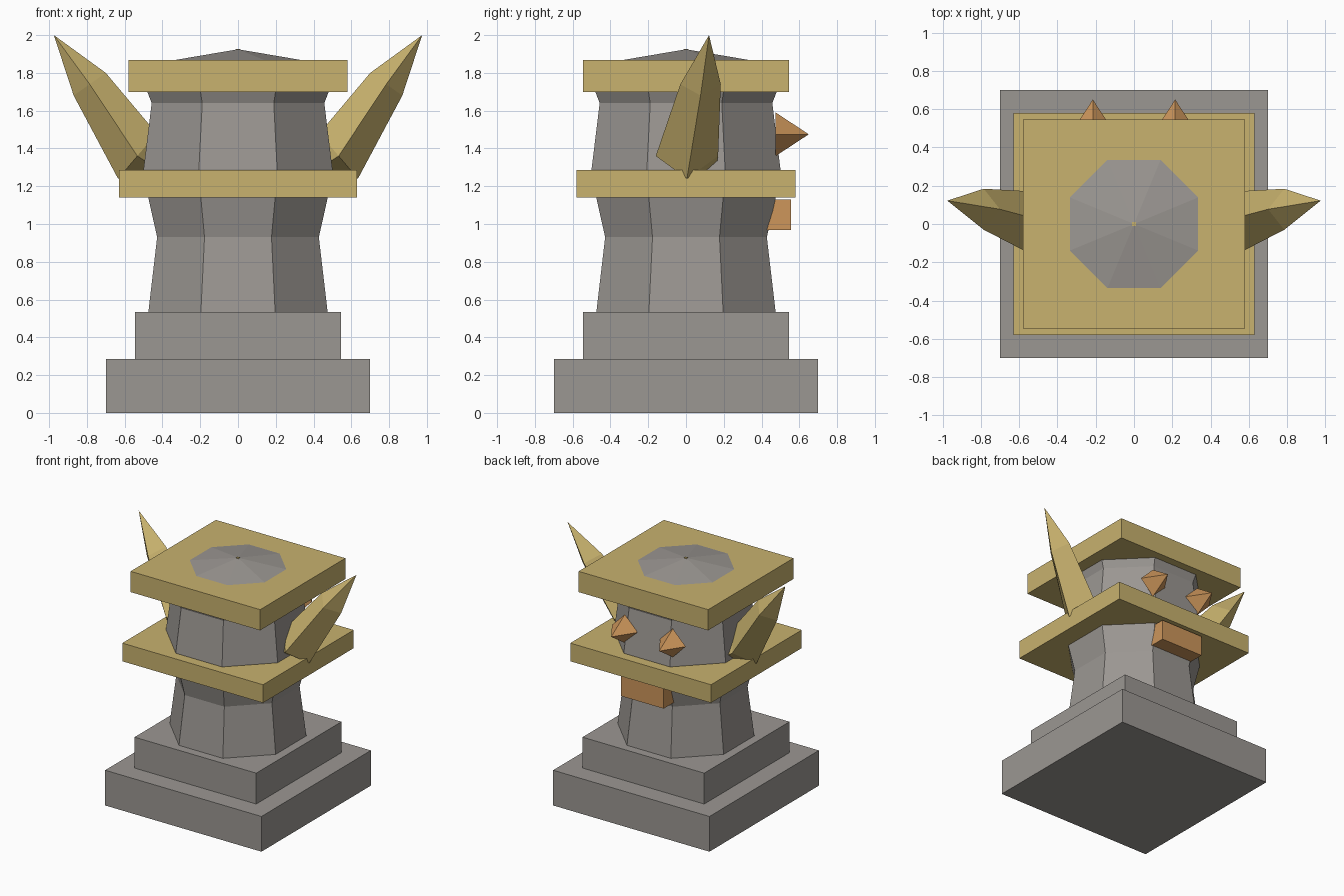
import bpy, bmesh, math
from mathutils import Vector

if "Cube" in bpy.data.objects:
    bpy.data.objects.remove(bpy.data.objects["Cube"], do_unlink=True)


def material(name, rgb):
    m = bpy.data.materials.new(name)
    m.use_nodes = True
    m.diffuse_color = (*rgb, 1)
    bsdf = next(n for n in m.node_tree.nodes if n.type == 'BSDF_PRINCIPLED')
    bsdf.inputs["Base Color"].default_value = (*rgb, 1)
    bsdf.inputs["Roughness"].default_value = 0.8
    return m


STONE = material("grey stone", (0.33, 0.31, 0.29))
GOLD = material("pale gold", (0.58, 0.445, 0.156))
COPPER = material("copper orange", (0.61, 0.305, 0.105))


def finish(name, bm, mat):
    bmesh.ops.recalc_face_normals(bm, faces=bm.faces)
    mesh = bpy.data.meshes.new(name)
    bm.to_mesh(mesh)
    bm.free()
    mesh.materials.append(mat)
    obj = bpy.data.objects.new(name, mesh)
    bpy.context.collection.objects.link(obj)
    return obj


def box(name, hx, hy, z0, z1, mat, y=0):
    bm = bmesh.new()
    bmesh.ops.create_cube(bm, size=2)
    for v in bm.verts:
        v.co = Vector((v.co.x * hx, y + v.co.y * hy,
                       (z0 + z1) / 2 + v.co.z * (z1 - z0) / 2))
    return finish(name, bm, mat)


def loft(name, rings, mat, tip=None):
    """Skin a stack of equal-sided rings, closing with a cap or a point."""
    bm = bmesh.new()
    loops = [[bm.verts.new(p) for p in ring] for ring in rings]
    n = len(loops[0])
    for a, b in zip(loops, loops[1:]):
        for i in range(n):
            j = (i + 1) % n
            bm.faces.new((a[i], a[j], b[j], b[i]))
    bm.faces.new(loops[0])
    if tip:
        apex = bm.verts.new(tip)
        for i in range(n):
            bm.faces.new((loops[-1][i], loops[-1][(i + 1) % n], apex))
    else:
        bm.faces.new(loops[-1])
    return finish(name, bm, mat)


def octagon(apothem, z):
    r = apothem / math.cos(math.pi / 8)
    return [(r * math.cos(a), r * math.sin(a), z)
            for a in (math.pi / 8 + i * math.pi / 4 for i in range(8))]


# Stepped base
box("base_step", 0.70, 0.70, 0, 0.285, STONE)
box("upper_step", 0.545, 0.545, 0.285, 0.535, STONE)

# Eight-sided column, waisted in both storeys
profile = [(0.475, 0.53), (0.428, 0.93), (0.475, 1.14), (0.50, 1.29),
           (0.457, 1.64), (0.48, 1.70), (0.49, 1.75)]
loft("column", [octagon(a, z) for a, z in profile], STONE)

# Square gold slabs
box("middle_slab", 0.63, 0.58, 1.14, 1.287, GOLD)
box("top_slab", 0.58, 0.545, 1.70, 1.868, GOLD)

# Low roof with a tiny finial
loft("roof", [octagon(0.36, 1.86), octagon(0.335, 1.868)], STONE, tip=(0, 0, 1.925))
box("roof_finial", 0.01, 0.01, 1.915, 1.927, GOLD)


# Curved side horns, each a four-sided taper
def diamond(center, out, half_y):
    c, o, w = Vector(center), Vector(out), Vector((0, half_y, 0))
    return [c + o, c + w, c - o, c - w]


def flip(points, side):
    return [(p[0] * side, p[1], p[2]) for p in points]


horn = [diamond((0.44, 0.05, 1.30), (0.08, 0, -0.06), 0.11),
        diamond((0.533, 0.005, 1.36), (0.102, 0, -0.12), 0.165),
        diamond((0.785, 0.077, 1.74), (0.085, 0, -0.06), 0.107)]
for side, label in ((1, "left"), (-1, "right")):
    loft(label + "_horn", [flip(r, side) for r in horn], GOLD,
         tip=(0.975 * side, 0.122, 2.0))

# Pyramid eyes and block mouth on the back
for side, label in ((1, "left"), (-1, "right")):
    x, z, r = 0.215 * side, 1.475, 0.115
    ring = [(x + r, 0.475, z), (x, 0.475, z + r), (x - r, 0.475, z), (x, 0.475, z - r)]
    loft(label + "_eye_spike", [ring], COPPER, tip=(x, 0.65, z))
box("mouth_block", 0.19, 0.07, 0.967, 1.13, COPPER, y=0.487)
